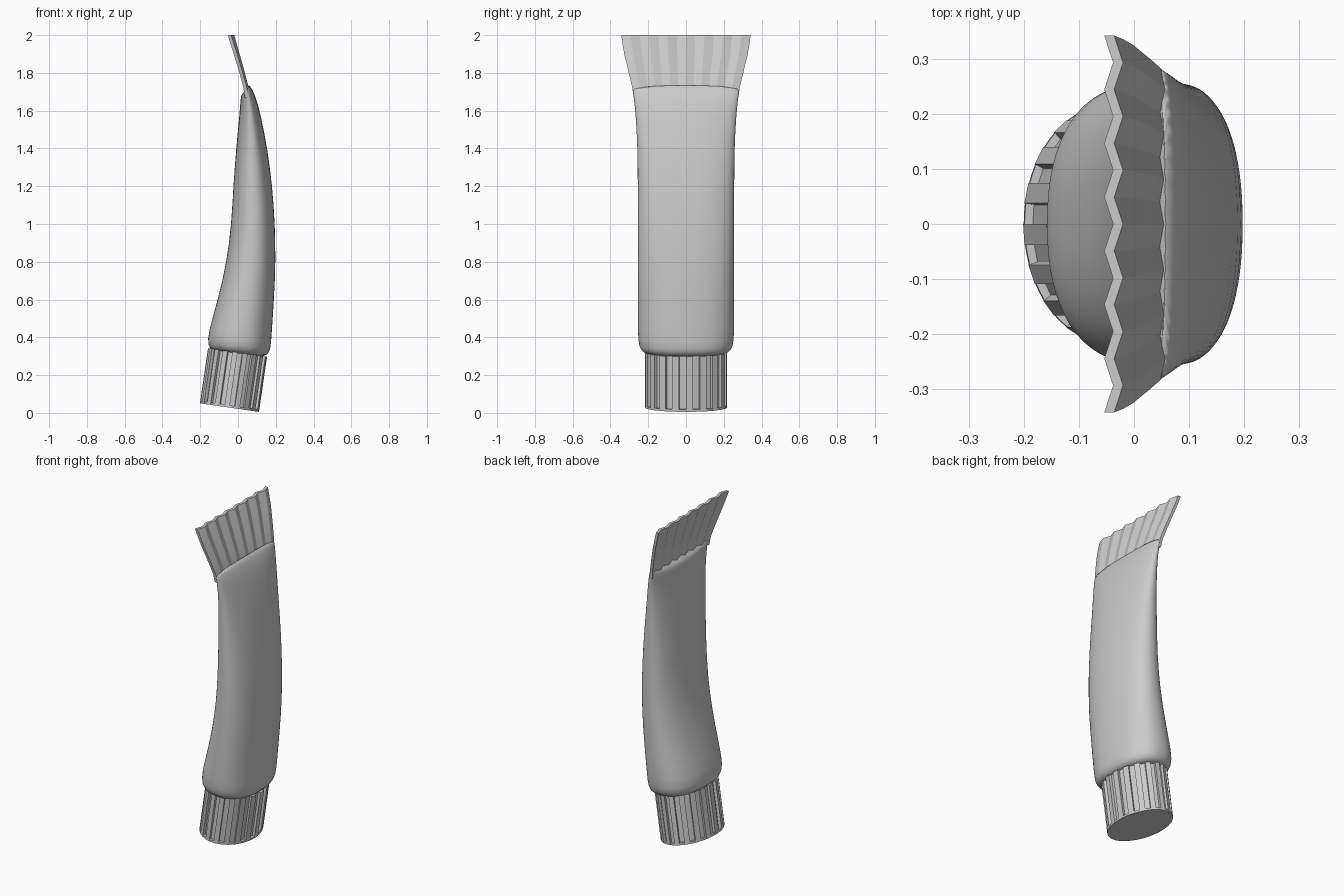
import bpy
from math import sin, cos, pi, radians, copysign
from mathutils import Vector

if "Cube" in bpy.data.objects:
    bpy.data.objects.remove(bpy.data.objects["Cube"])


def make_object(name, verts, faces):
    mesh = bpy.data.meshes.new(name)
    mesh.from_pydata(verts, [], faces)
    mesh.update()
    obj = bpy.data.objects.new(name, mesh)
    bpy.context.collection.objects.link(obj)
    bpy.context.view_layer.objects.active = obj
    obj.select_set(True)
    return obj


def loft(name, rings):
    """Skin a list of equal closed rings and cap both ends."""
    n = len(rings[0])
    verts = [v for ring in rings for v in ring]
    faces = [(r * n + i, r * n + (i + 1) % n,
              (r + 1) * n + (i + 1) % n, (r + 1) * n + i)
             for r in range(len(rings) - 1) for i in range(n)]
    faces.append(tuple(reversed(range(n))))
    faces.append(tuple(range((len(rings) - 1) * n, len(rings) * n)))
    return make_object(name, verts, faces)


def smooth(obj, angle):
    bpy.ops.object.select_all(action='DESELECT')
    obj.select_set(True)
    bpy.context.view_layer.objects.active = obj
    bpy.ops.object.shade_smooth_by_angle(angle=radians(angle))


def power(v, e):
    return copysign(abs(v) ** e, v)


# Tube body: each section is back x, z / front x, z / half width
sections = [
    (-0.10, 0.325, 0.12, 0.295, 0.18),
    (-0.142, 0.33, 0.155, 0.305, 0.225),
    (-0.16, 0.36, 0.173, 0.335, 0.25),
    (-0.16, 0.42, 0.178, 0.41, 0.256),
    (-0.106, 0.60, 0.191, 0.60, 0.256),
    (-0.060, 0.80, 0.200, 0.80, 0.256),
    (-0.035, 1.00, 0.196, 1.00, 0.256),
    (-0.025, 1.20, 0.182, 1.20, 0.256),
    (-0.010, 1.40, 0.156, 1.40, 0.257),
    (0.008, 1.58, 0.120, 1.58, 0.267),
    (0.014, 1.67, 0.095, 1.67, 0.277),
    (0.020, 1.69, 0.075, 1.715, 0.282),
    (0.038, 1.70, 0.054, 1.745, 0.284),
]
rings = []
for xl, zl, xr, zr, hw in sections:
    ring = []
    for i in range(40):
        a = 2 * pi * i / 40
        u, v = power(cos(a), 0.87), power(sin(a), 0.87)
        ring.append(((xl + xr) / 2 + u * (xr - xl) / 2, v * hw,
                     (zl + zr) / 2 + u * (zr - zl) / 2))
    rings.append(ring)
body = loft("tube_body", rings)
sub = body.modifiers.new("smooth", 'SUBSURF')
sub.levels = sub.render_levels = 1
smooth(body, 50)

# Ribbed screw cap: oval gear profile swept along the tilted axis
tilt = radians(8.3)
right = Vector((cos(tilt), 0, -sin(tilt)))
axis = Vector((sin(tilt), 0, cos(tilt)))
base = Vector((-0.045, 0, 0.028))
RIBS = 18


def cap_ring(height):
    ring = []
    for i in range(RIBS):
        for off, depth in ((-0.25, 0.016), (-0.25, 0), (0.25, 0), (0.25, 0.016)):
            a = radians(5) + 2 * pi * (i + off) / RIBS
            p = base + axis * height + right * (0.158 - depth) * cos(a)
            p.y = (0.217 - depth) * sin(a)
            ring.append(p)
    return ring


loft("screw_cap", [cap_ring(0), cap_ring(0.295)])

# Solid oval disc closing the underside of the cap
disc = []
for height in (0, 0.012):
    ring = []
    for i in range(72):
        a = 2 * pi * i / 72
        p = base + axis * height + right * 0.157 * cos(a)
        p.y = 0.216 * sin(a)
        ring.append(p)
    disc.append(ring)
smooth(loft("cap_base", disc), 30)

# Crimped tail: pleated strip that fans out towards its top edge
PLEATS = 7
tail = [(0.048, 1.67, 0.277), (0.043, 1.72, 0.284), (0.022, 1.80, 0.303),
        (-0.004, 1.89, 0.325), (-0.022, 1.95, 0.336), (-0.037, 2.0, 0.342)]
rings = []
for cx, z, hw in tail:
    amp = 0.004 + 0.004 * (z - 1.67) / 0.33
    n = PLEATS * 2
    line = [(cx + amp * (1 if k % 2 else -1), hw * (2 * k / n - 1))
            for k in range(n + 1)]
    rings.append([(x + 0.009, y, z) for x, y in line]
                 + [(x - 0.009, y, z) for x, y in reversed(line)])
smooth(loft("crimped_tail", rings), 20)
